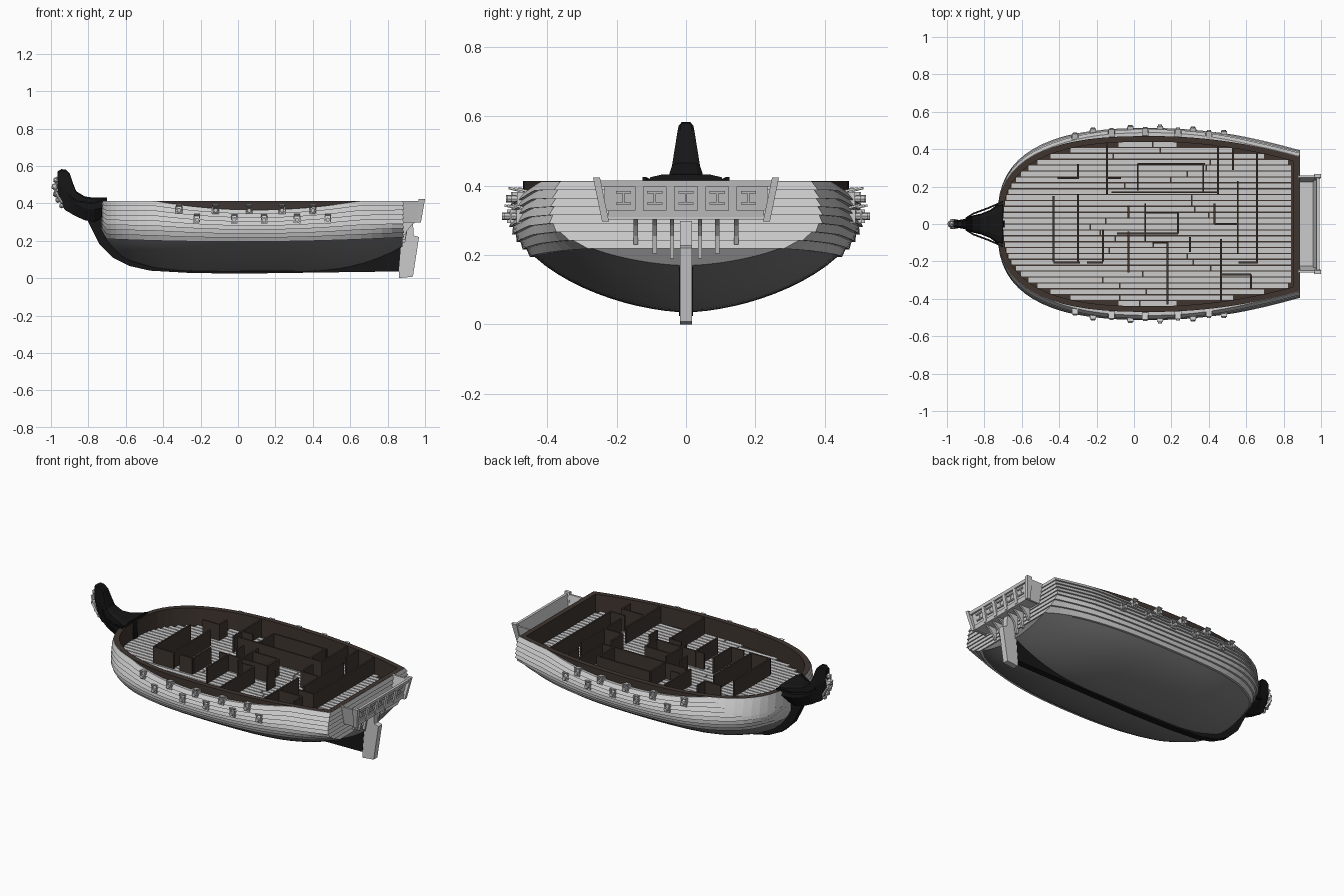
import bpy, bmesh, math, random
from mathutils import Vector

if "Cube" in bpy.data.objects:
    bpy.data.objects.remove(bpy.data.objects["Cube"])
random.seed(4)

def mat(name, c):
    m = bpy.data.materials.new(name)
    m.diffuse_color = (*c, 1)
    m.use_nodes = True
    m.node_tree.nodes["Principled BSDF"].inputs["Base Color"].default_value = m.diffuse_color
    return m
BROWN = mat("dark_wood", (0.05, 0.036, 0.03))
BLACK = mat("black_wood", (0.008, 0.008, 0.008))
GREY = mat("hull_grey", (0.2, 0.2, 0.2))

def finish(name, bm, m=None, recalc=True):
    if recalc:
        bmesh.ops.recalc_face_normals(bm, faces=bm.faces)
    me = bpy.data.meshes.new(name)
    bm.to_mesh(me); bm.free()
    o = bpy.data.objects.new(name, me)
    bpy.context.collection.objects.link(o)
    if m: me.materials.append(m)
    return o

def add_loft(bm, sections, closed=True, caps=True):
    rows = [[bm.verts.new(p) for p in s] for s in sections]
    n = len(rows[0])
    for a, b in zip(rows, rows[1:]):
        for i in range(n if closed else n - 1):
            j = (i + 1) % n
            bm.faces.new((a[i], a[j], b[j], b[i]))
    if caps:
        bm.faces.new(rows[0][::-1]); bm.faces.new(rows[-1])

def loft(name, sections, m=None, closed=True, caps=True):
    bm = bmesh.new()
    add_loft(bm, sections, closed, caps)
    return finish(name, bm, m)

def add_prism(bm, pts, y0, y1):
    # side profile in x,z pushed along y
    add_loft(bm, [[(x, y, z) for x, z in pts] for y in (y0, y1)])

def prism(name, pts, y0, y1, m=None):
    bm = bmesh.new()
    add_prism(bm, pts, y0, y1)
    return finish(name, bm, m)

def add_box(bm, x0, x1, y0, y1, z0, z1):
    add_prism(bm, [(x0, z0), (x1, z0), (x1, z1), (x0, z1)], y0, y1)

def mirror_y(o):
    md = o.modifiers.new("mirror", 'MIRROR')
    md.use_axis = (False, True, False)

# hull form
P = 2.7
ZM, TOP, STERN = 0.30, 0.413, 0.88
def plan(x):
    if x < 0.1:
        return 0.47 * max(0, 1 - ((0.1 - x) / 0.83) ** P) ** (1 / P)
    return 0.47 - 0.11 * ((x - 0.1) / 0.78) ** 2

BOW = [(-0.731, .26), (-.70, .20), (-.66, .15), (-.6, .10), (-.45, .055), (-.3, .038), (0, .035)]
def bottom(x):
    if x > 0.3:
        return .035 + .135 * ((x - .3) / .58) ** 2.5
    for (a, za), (b, zb) in zip(BOW, BOW[1:]):
        if x <= b:
            return za + (zb - za) * (x - a) / (b - a)
    return .035

def half_width(x, z):
    w = plan(x); wm = w * 1.065
    if z < ZM:
        c = min(1, (ZM - z) / (ZM - bottom(x)))
        return wm * max(0, 1 - c ** 1.7) ** (1 / 1.7)
    return wm - (wm - w) * ((z - ZM) / (TOP - ZM)) ** 1.4

stations = [0.1 - 0.83 * math.sin(math.pi / 2 * (1 - k / 18)) for k in range(18)]
stations += [0.1 + 0.78 * k / 14 for k in range(15)]
waterline = lambda x: max(bottom(x), .195 + .03 * x * x)
sheer = lambda x: min(.412, .365 + .16 * (x - .1) ** 2)

# smooth lower hull
rows = []
for x in stations:
    zb, zw = bottom(x), waterline(x)
    rows.append([(x, half_width(x, z), z) for z in (zb + (zw - zb) * (k / 12) ** 2 for k in range(13))])
rows.append([(STERN, 0, p[2]) for p in rows[-1]])
o = loft("lower_hull", rows, GREY, False, False)
mirror_y(o)
for p in o.data.polygons: p.use_smooth = True
o.data.set_sharp_from_angle(angle=math.radians(40))

# lapped planking on the upper hull and transom
N = 8
rows = []
for x in stations:
    z0, z1 = waterline(x), sheer(x)
    row = [(x, half_width(x, z0), z0)]
    for k in range(N):
        for kk, off in ((k, .013), (k + 1, .002)):
            z = z0 + (z1 - z0) * kk / N
            row.append((x + (off * .6 if x > .879 else 0), half_width(x, z) + off, z))
    row.append((x, max(0, plan(x) - .02), z1))
    rows.append(row)
rows.append([(p[0], 0, p[2]) for p in rows[-1]])
mirror_y(loft("hull_planking", rows, None, False, False))

# brown bulwark with its cap, and the dark underdeck
half = [(x, plan(x)) for x in stations]
loop = half + [(x, -y) for x, y in half[:0:-1]]
inner = [(.075 + (x - .075) * .963, y * .935) for x, y in loop]
ring = lambda l, z: [(x, y, z) for x, y in l]
loft("bulwark", [ring(loop, .34), ring(loop, TOP), ring(inner, TOP), ring(inner, .28)], BROWN, True, False)
loft("underdeck", [ring(inner, .29), ring(inner, .303)], BROWN)

# deck planks in rows with random butt joints
bm = bmesh.new()
rowsN = 28
for i in range(rowsN):
    y = -.425 + .85 * i / (rowsN - 1)
    a = min(.437, abs(y) + .012)
    x0 = .1 - .80 * (1 - (a / .44) ** P) ** (1 / P)
    x1 = min(.84, .1 + .75 * math.sqrt((.44 - a) / .105))
    cut = x0 + (x1 - x0) * random.uniform(.25, .75)
    for s, e in ((x0, cut - .004), (cut + .004, x1)):
        add_box(bm, s, e, y - .0125, y + .0125, .30, .311)
finish("deck_planks", bm)

# cabin partitions
bm = bmesh.new()
for x, y0, y1 in [(-.145, .16, .43), (.45, .16, .43), (.53, .29, .42), (.657, -.21, .40), (-.30, -.2, .16),
                  (-.30, .24, .32), (-.43, -.2, .15), (.37, .17, .32), (.02, .18, .32), (.235, -.05, .06),
                  (.43, 0, .11), (.555, -.16, .23), (.06, -.09, .11), (-.165, -.2, -.03), (-.03, -.26, -.04),
                  (.30, -.15, -.07), (.465, -.43, -.08), (.18, -.43, -.1), (.625, -.35, -.27), (-.03, .03, .1)]:
    add_box(bm, x - .005, x + .005, y0, y1, .305, .41)
for y, x0, x1 in [(.32, .02, .38), (.17, -.12, .45), (.245, -.41, -.30), (-.05, -.09, .235), (-.205, -.43, -.29),
                  (-.205, -.25, -.165), (-.27, .47, .625), (.06, .06, .235), (0, .43, .56), (-.205, .56, .657),
                  (-.1, .1, .18), (.245, -.145, -.07)]:
    add_box(bm, x0, x1, y - .005, y + .005, .305, .41)
finish("cabin_partitions", bm, BROWN)

# gun ports: frame, raised lid and barrel
bm = bmesh.new()
ports = [(x, .312) for x in (-.22, -.02, .14, .315, .48)] + [(x, .362) for x in (-.315, -.12, .06, .235, .40)]
for x, z in ports:
    y = half_width(x, z) - .005
    for s in (-1, 1):
        add_box(bm, x + s * .015 - .003, x + s * .015 + .003, y - .03, y + .022, z - .018, z + .02)
    add_box(bm, x - .018, x + .018, y - .03, y + .022, z - .02, z - .013)
    lid = [(y - .01, z + .018), (y + .03, z + .028), (y + .029, z + .034), (y - .01, z + .025)]
    add_loft(bm, [[(x + s, a, b) for a, b in lid] for s in (-.016, .016)])
    add_loft(bm, [[(x + r * math.cos(t * math.pi / 4), yy, z + r * math.sin(t * math.pi / 4)) for t in range(8)]
                  for yy, r in ((y - .03, .012), (y + .025, .009), (y + .025, .011), (y + .037, .011))])
mirror_y(finish("gun_ports", bm))

# keel, stem and stern deadwood
keel = [(-.70, .42), (-.84, .36), (-.80, .30), (-.74, .18), (-.67, .11), (-.58, .065), (-.47, .04), (-.26, .028),
        (0, .024), (.86, .036), (.875, .22), (.8, .15), (.65, .08), (.4, .05), (-.3, .05), (-.45, .07),
        (-.6, .12), (-.66, .18), (-.69, .26)]
prism("keel_and_stem", keel, -.02, .02, BLACK)

# beakhead sweeping up to a curved prow: x, bottom, top, half width
head = [(-.70, .35, .432, .115), (-.73, .32, .432, .105), (-.77, .30, .43, .075), (-.82, .31, .437, .055),
        (-.865, .33, .465, .045), (-.885, .34, .515, .036), (-.90, .35, .56, .028), (-.92, .36, .58, .024),
        (-.945, .39, .583, .021), (-.965, .46, .57, .018)]
o = loft("prow_head", [[(x, -w * .45, a), (x, w * .45, a), (x, w, a + (b - a) * .5), (x, w * .9, b - .008),
                        (x, w * .6, b), (x, -w * .6, b), (x, -w * .9, b - .008), (x, -w, a + (b - a) * .5)]
                       for x, a, b, w in head], BLACK)

# head rails
for s in (-1, 1):
    loft("head_rail", [[(x, s * y + d, z + e) for d, e in ((-.005, -.005), (.005, -.005), (.005, .005), (-.005, .005))]
                       for x, y, z in ((-.70, .12, .42), (-.78, .085, .40), (-.86, .055, .41), (-.90, .03, .44))], BLACK)

# carved figure on the prow
bm = bmesh.new()
for x, z, r in [(-.972, .525, .018), (-.978, .49, .022), (-.972, .45, .02), (-.962, .418, .017), (-.942, .388, .016)]:
    v = bmesh.ops.create_icosphere(bm, subdivisions=1, radius=r)["verts"]
    bmesh.ops.translate(bm, verts=v, vec=(x, 0, z))
for s in (-1, 1):
    add_loft(bm, [[(x, s * .018 + d, z), (x + .014, s * .018 + d, z + .006)] + [(x + .007, s * .024 + d, z)]
                  for x, z, d in ((-.975, .51, 0), (-.985, .46, s * .004), (-.95, .40, 0))])
finish("prow_figure", bm)

# rudder
rudder = [(.87, .29), (.935, .298), (.94, .228), (.968, .22), (.935, .008), (.86, 0), (.86, .06)]
prism("rudder", rudder, -.018, .018)

# stern gallery: open box with leaning sides and a windowed back
bm = bmesh.new()
def lean(z, d=0):
    return .966 + (z - .30) * .2 + d
def back(y0, y1, z0, z1, d0, d1):
    add_prism(bm, [(lean(z0, d0), z0), (lean(z0, d1), z0), (lean(z1, d1), z1), (lean(z1, d0), z1)], y0, y1)
add_box(bm, .875, .968, -.225, .225, .302, .318)
back(-.225, .225, .302, .328, -.012, 0)
back(-.25, .25, .397, .415, -.012, .004)
back(-.235, .235, .328, .397, -.012, -.007)
for y in (-.135, -.045, .045, .135):
    back(y - .012, y + .012, .31, .40, -.01, .003)
for y in (-.18, -.09, 0, .09, .18):
    back(y - .022, y + .022, .345, .352, -.01, 0)
    back(y - .022, y + .022, .378, .385, -.01, 0)
    back(y - .003, y + .003, .35, .38, -.01, -.002)
for s in (-1, 1):
    # side panel and heavy corner post
    for xa, xb, xt, t, z1 in ((.875, .96, .978, .012, .413), (.955, .978, 1.0, .02, .424)):
        up = .01 if t > .015 else 0
        add_loft(bm, [[(xa, s * .222, .297), (xb, s * .222, .297), (xb, s * (.222 + t), .297), (xa, s * (.222 + t), .297)],
                      [(xa + up, s * .248, z1), (xt, s * .248, z1), (xt, s * (.248 + t), z1), (xa + up, s * (.248 + t), z1)]])
finish("stern_gallery", bm)

# brackets under the gallery
bm = bmesh.new()
for y, z in ((.04, .19), (.09, .205), (.145, .23)):
    for s in (-1, 1):
        add_prism(bm, [(.87, .305), (.955, .305), (.93, .285), (.905, .255), (.893, z), (.87, z)], s * y - .006, s * y + .006)
finish("gallery_brackets", bm)
